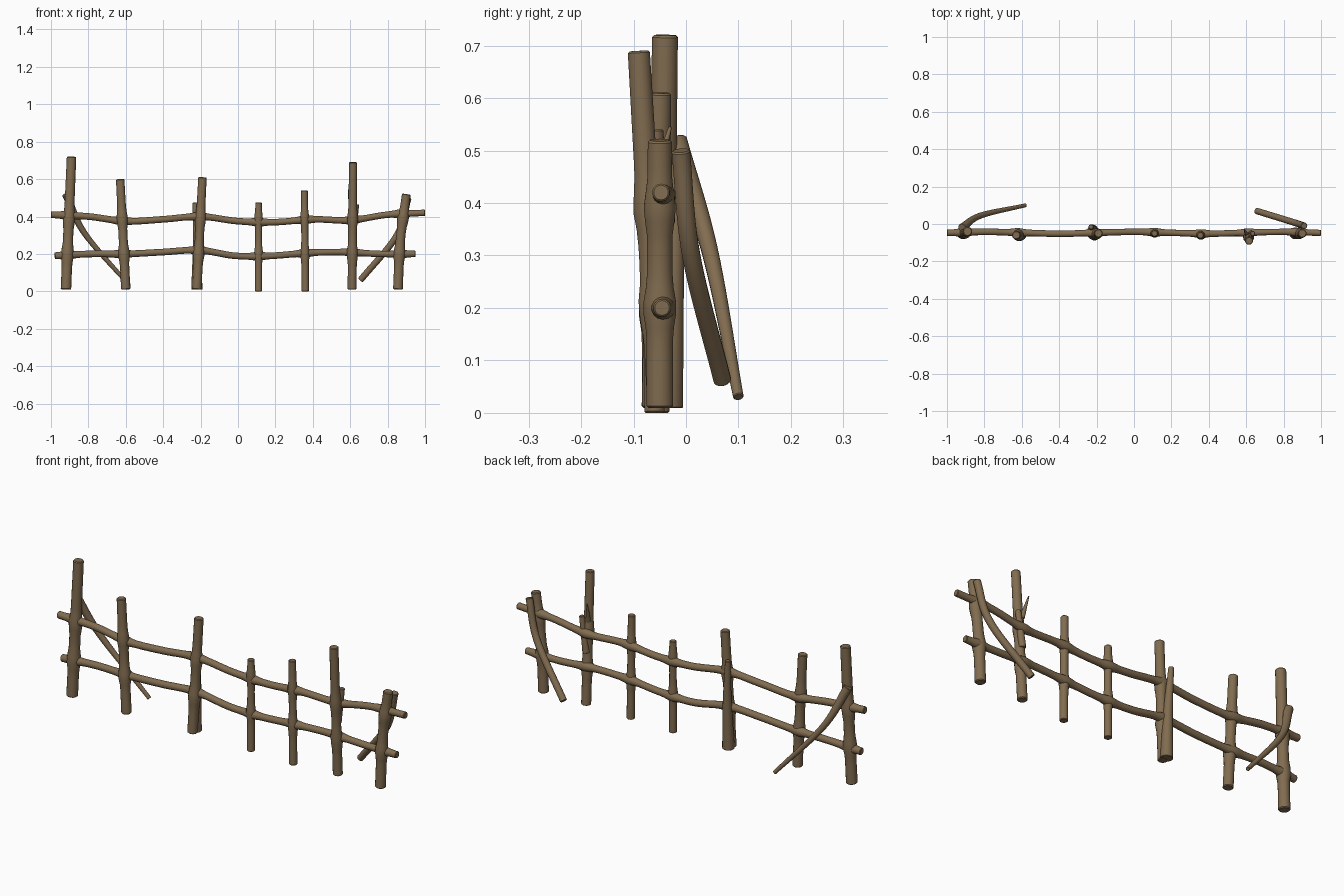
import bpy, bmesh, math
from mathutils import Vector

cube = bpy.data.objects.get("Cube")
if cube:
    bpy.data.objects.remove(cube, do_unlink=True)

wood = bpy.data.materials.new("brown_wood")
wood.use_nodes = True
wood.diffuse_color = (0.22, 0.15, 0.08, 1)
wood.node_tree.nodes["Principled BSDF"].inputs["Base Color"].default_value = wood.diffuse_color

SIDES = 14
STEPS = 10
UP, ALONG = 2, 0


def spline(points):
    """Smooth path through the control points."""
    first, last = points[0], points[-1]
    padded = [2 * first - points[1], *points, 2 * last - points[-2]]
    path = []
    for before, start, end, after in zip(padded, padded[1:], padded[2:], padded[3:]):
        leave, arrive = (end - before) / 2, (after - start) / 2
        for step in range(STEPS):
            t = step / STEPS
            ease = t * t * (3 - 2 * t)
            path.append(start.lerp(end, ease) + leave * t * (1 - t)**2 - arrive * t * t * (1 - t))
    return path + [last]


def stick(name, points, thick, thin, joints=(), axis=UP, swell=0.3):
    """Tapered round branch that thickens where it crosses its joints."""
    path = spline([Vector(point) for point in points])
    end = len(path) - 1
    bm = bmesh.new()
    rings = []
    for i, centre in enumerate(path):
        tangent = (path[min(i + 1, end)] - path[max(i - 1, 0)]).normalized()
        side = tangent.cross(Vector((0, 1, 0))).normalized()
        front = tangent.cross(side)
        bulge = sum(math.exp(-((centre[axis] - joint) / 0.035)**2) for joint in joints)
        radius = (thick + (thin - thick) * i / end) * (1 + swell * bulge)
        angles = [math.tau * k / SIDES for k in range(SIDES)]
        rings.append([bm.verts.new(centre + radius * (side * math.cos(a) + front * math.sin(a)))
                      for a in angles])
    for lower, upper in zip(rings, rings[1:]):
        for k in range(SIDES):
            bm.faces.new((lower[k - 1], lower[k], upper[k], upper[k - 1]))
    caps = [bm.faces.new(rings[0]), bm.faces.new(rings[-1])]
    bmesh.ops.recalc_face_normals(bm, faces=bm.faces)
    # Slightly worn rim on the cut ends
    rims = [edge for cap in caps for edge in cap.edges]
    bmesh.ops.bevel(bm, geom=rims, offset=thin / 6, segments=1, affect="EDGES")

    mesh = bpy.data.meshes.new(name)
    bm.to_mesh(mesh)
    bm.free()
    mesh.materials.append(wood)
    branch = bpy.data.objects.new(name, mesh)
    bpy.context.collection.objects.link(branch)
    bpy.ops.object.select_all(action="DESELECT")
    branch.select_set(True)
    bpy.context.view_layer.objects.active = branch
    bpy.ops.object.shade_smooth_by_angle(angle=math.radians(40))


def post(name, foot_x, top_x, height, radius, foot_y=-0.05, top_y=-0.05, bow=0):
    """Upright post, swollen at both rails; bow shifts its middle sideways."""
    foot = Vector((foot_x, foot_y, 0.01 if radius > 0.02 else 0))
    top = Vector((top_x, top_y, height))
    middle = foot.lerp(top, 0.5) + Vector((bow, 0, 0))
    stick(name, [foot, middle, top], radius, radius * 0.9, joints=(0.2, 0.39))


def rail(name, left_end, right_end, heights):
    """Wavy rail with evenly spaced heights, swollen at every post."""
    spacing = (right_end - left_end) / (len(heights) - 1)
    points = []
    for i, height in enumerate(heights):
        x = left_end + i * spacing
        points.append((x, -0.047 + 0.005 * math.cos(8 * x), height))
    stick(name, points, 0.018, 0.017, joints=post_lines, axis=ALONG, swell=0.4)


# Upright posts from one end to the other
post("right_end_post", -0.92, -0.89, 0.72, 0.028, top_y=-0.04)
post("right_inner_post", -0.6, -0.63, 0.6, 0.025, foot_y=-0.06, top_y=-0.06)
post("right_middle_post", -0.22, -0.19, 0.61, 0.025, foot_y=-0.06)
post("thin_middle_post", 0.11, 0.11, 0.475, 0.019)
post("left_middle_post", 0.36, 0.355, 0.54, 0.02, foot_y=-0.06, top_y=-0.06)
post("left_inner_post", 0.61, 0.615, 0.69, 0.024, top_y=-0.09)
post("left_end_post", 0.855, 0.9, 0.52, 0.026, bow=-0.01)

# Horizontal rails
post_lines = (-0.91, -0.62, -0.21, 0.11, 0.36, 0.61, 0.87)
rail("upper_rail", -1, 1,
     [0.41, 0.4, 0.375, 0.385, 0.4, 0.375, 0.37, 0.385, 0.38, 0.41, 0.42])
rail("lower_rail", -0.98, 0.95,
     [0.19, 0.2, 0.2, 0.21, 0.22, 0.19, 0.19, 0.205, 0.21, 0.2, 0.2])

# Leaning braces behind the end posts
stick("right_brace", [(-0.92, -0.02, 0.52), (-0.82, 0.045, 0.31), (-0.58, 0.1, 0.03)],
      thick=0.022, thin=0.01)
stick("left_brace", [(0.91, -0.01, 0.5), (0.85, 0.01, 0.3), (0.655, 0.07, 0.06)],
      thick=0.018, thin=0.017)

# Broken side branches
stick("middle_back_log", [(-0.22, -0.035, 0.01), (-0.22, -0.025, 0.25), (-0.23, -0.015, 0.475)],
      thick=0.03, thin=0.013)
stick("left_stub", [(0.61, -0.05, 0.28), (0.635, -0.05, 0.465)], thick=0.018, thin=0.013)
stick("small_twig", [(0.605, -0.06, 0.44), (0.59, -0.03, 0.545)], thick=0.013, thin=0.003)
